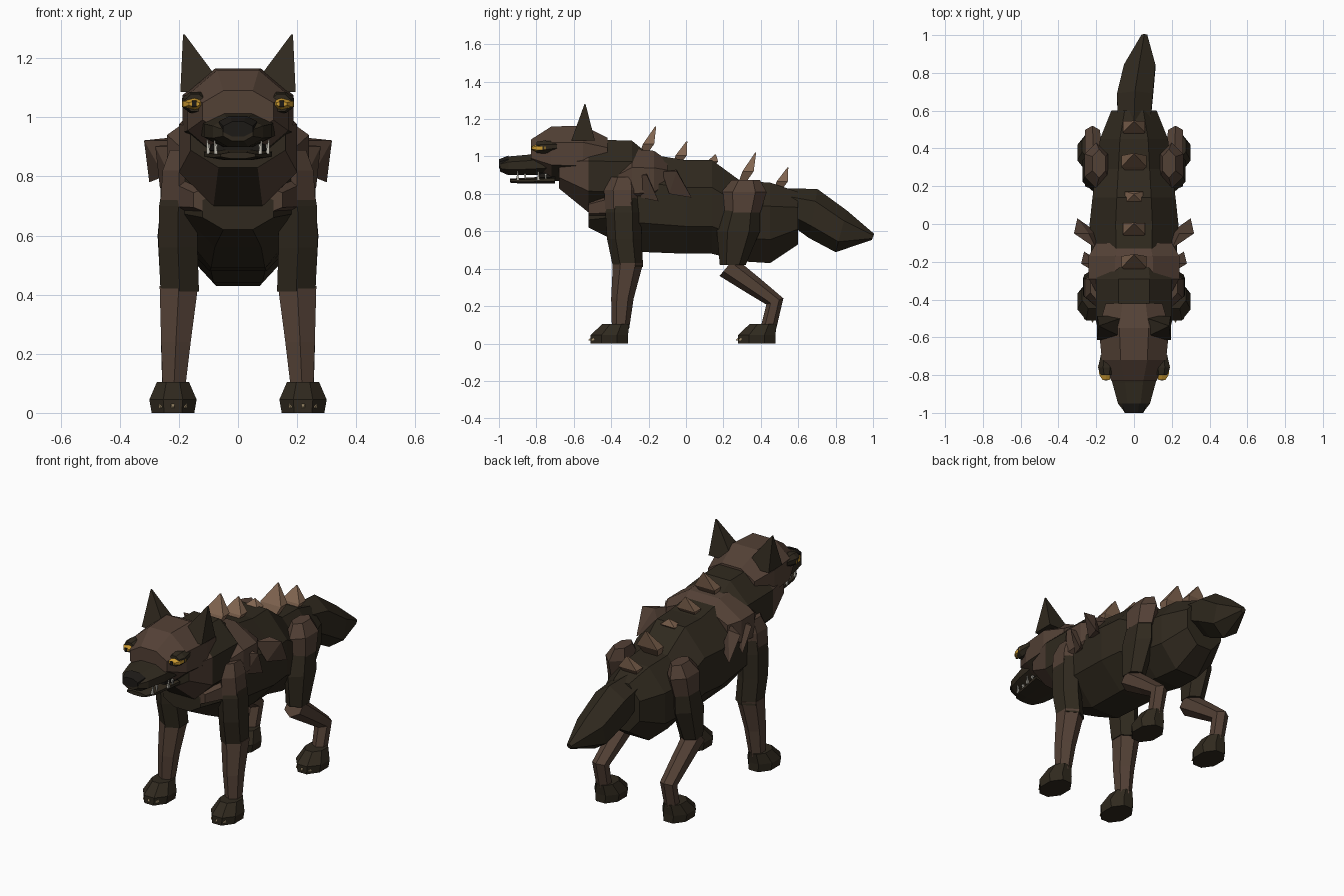
import bpy, bmesh, math
from mathutils import Vector

default_cube = bpy.data.objects.get("Cube")
if default_cube:
    bpy.data.objects.remove(default_cube, do_unlink=True)


def material(name, colour):
    mat = bpy.data.materials.new(name)
    mat.use_nodes = True
    mat.diffuse_color = (*colour, 1)
    mat.node_tree.nodes["Principled BSDF"].inputs["Base Color"].default_value = (*colour, 1)
    return mat


dark_fur = material("dark fur", (.029, .022, .013))
brown_fur = material("brown fur", (.086, .052, .036))
tan_spine = material("tan spine", (.22, .13, .08))
amber = material("amber", (.6, .32, .03))
black = material("black", (.012, .01, .008))
bone = material("bone", (.5, .48, .42))
claw_horn = material("claw horn", (.36, .27, .15))


def finish(name, mesh_data, mats):
    bmesh.ops.recalc_face_normals(mesh_data, faces=mesh_data.faces)
    mesh = bpy.data.meshes.new(name)
    mesh_data.to_mesh(mesh)
    mesh_data.free()
    for mat in mats:
        mesh.materials.append(mat)
    obj = bpy.data.objects.new(name, mesh)
    bpy.context.collection.objects.link(obj)
    return obj


def loft(name, rings, *mats, sides=8, mirror=1):
    """Skin rings of (x, y, z, half width, half depth, tilt in degrees)."""
    data = bmesh.new()
    loops = []
    grow = 1 / math.cos(math.pi / sides)
    for x, y, z, wide, deep, tilt in rings:
        lean = math.radians(tilt)
        loop = []
        for i in range(sides):
            a = math.tau * (i + .5) / sides
            up = deep * grow * math.sin(a)
            loop.append(data.verts.new((mirror * (x + wide * grow * math.cos(a)),
                                        y + up * math.cos(lean), z + up * math.sin(lean))))
        loops.append(loop)
    for low, high in zip(loops, loops[1:]):
        for i in range(sides):
            j = (i + 1) % sides
            data.faces.new((low[i], low[j], high[j], high[i]))
    data.faces.new(loops[0])
    data.faces.new(loops[-1])
    return finish(name, data, mats)


def trunk(name, rows, *mats, x=0, mirror=1, sides=8):
    """Skin upright sections of (y, bottom, top, half width)."""
    rings = [(x, y, (low + top) / 2, wide, (top - low) / 2, 90) for y, low, top, wide in rows]
    return loft(name, rings, *mats, mirror=mirror, sides=sides)


def spike(name, base, tip, radius, mat, tilt=0, mirror=1):
    rings = [(*base, radius, radius, tilt), (*tip, .002, .002, tilt)]
    return loft(name, rings, mat, sides=4, mirror=mirror)


def hull(name, points, mat, mirror=1):
    data = bmesh.new()
    for x, y, z in points:
        data.verts.new((x * mirror, y, z))
    bmesh.ops.convex_hull(data, input=data.verts)
    return finish(name, data, [mat])


def recolour(obj, rule):
    for face in obj.data.polygons:
        if rule(face):
            face.material_index = 1


# Body, shoulder mantle and chest
trunk("body", [(-.52, .62, .76, .12), (-.4, .56, .95, .19), (-.25, .49, 1.02, .22),
               (0, .48, .98, .235), (.14, .48, .98, .22), (.29, .44, .87, .2),
               (.45, .43, .86, .18), (.6, .53, .81, .12)], dark_fur)
trunk("shoulder_mantle", [(-.36, .72, .98, .2), (-.29, .7, 1.04, .24),
                          (-.17, .72, 1.03, .24), (-.1, .8, .98, .2)], brown_fur)
trunk("chest_fur", [(-.52, .66, .78, .15), (-.38, .64, .84, .23)], brown_fur)

# Neck ruff with brown flanks
neck = trunk("neck_ruff", [(-.68, .83, 1.03, .16), (-.52, .7, 1.09, .2),
                           (-.29, .7, 1.085, .2), (-.21, .75, 1.02, .18)],
             dark_fur, brown_fur)
recolour(neck, lambda f: abs(f.normal.x) > .5 and f.center.y < -.52)

# Head with a dark underside
head = trunk("head", [(-.83, .95, 1.09, .12), (-.72, .87, 1.16, .17),
                      (-.55, .86, 1.165, .187), (-.42, .92, 1.1, .15)],
             brown_fur, dark_fur)
recolour(head, lambda f: f.normal.z < -.75)

# Muzzle, nose, mouth and jaw
trunk("muzzle", [(-.995, .92, .975, .05), (-.95, .9, 1, .085),
                 (-.84, .9, 1.01, .115), (-.74, .9, 1.03, .125)], dark_fur)
trunk("nose", [(-1, .935, .985, .05), (-.95, .94, 1.005, .065)], black)
trunk("mouth", [(-.79, .875, .92, .08), (-.7, .87, .93, .1)], black)
trunk("lower_jaw", [(-.94, .86, .882, .06), (-.88, .855, .885, .085),
                    (-.7, .855, .895, .115)], dark_fur)

# Tail
loft("tail", [(0, .52, .75, .085, .07, 85), (.005, .68, .695, .095, .115, 80),
              (.03, .83, .6, .083, .1, 75), (.055, 1, .57, .015, .015, 70)],
     dark_fur, sides=6)

# Spines along the back, leaning backwards
for number, (y, z, reach) in enumerate([(-.23, 1.01, .15), (-.05, .96, .12), (.13, .95, .06),
                                        (.3, .86, .16), (.49, .82, .12)], 1):
    lean = Vector((0, y + reach * .2, z + reach * .38))
    wide = .035 + reach * .2
    rings = [(0, y, z, wide * .6, .02, 0), (*lean, wide, .03, 0),
             (0, y + reach * .45, z + reach, .003, .003, 0)]
    loft(f"back_spine_{number}", rings, tan_spine, sides=4)

TUFT = [(.2, -.13, .92), (.2, -.04, .82), (.24, -.05, .93),
        (.318, -.05, .922), (.3, .03, .78), (.25, -.09, .8)]

for label, side in (("left", 1), ("right", -1)):
    # Ears
    loft(f"{label}_ear", [(.115, -.55, 1.085, .08, .063, 0), (.183, -.54, 1.28, .003, .003, 0)],
         dark_fur, sides=4, mirror=side)

    # Eyes, sockets and pupils
    trunk(f"{label}_eye_socket", [(-.8, 1.02, 1.078, .032), (-.76, 1.015, 1.085, .045),
                                  (-.69, 1.03, 1.08, .03)], dark_fur, x=.145, mirror=side)
    trunk(f"{label}_eye", [(-.825, 1.037, 1.053, .018), (-.8, 1.028, 1.062, .035),
                           (-.75, 1.03, 1.06, .042)], amber, x=.148, mirror=side, sides=6)
    trunk(f"{label}_pupil", [(-.829, 1.034, 1.056, .007), (-.823, 1.034, 1.056, .007)],
          black, x=.148, mirror=side, sides=4)

    # Fangs, lower and upper
    for y, x in ((-.9, .075), (-.79, .1)):
        spike(f"{label}_lower_fang", (x, y, .875), (x + .005, y, .925), .007, bone, mirror=side)
        spike(f"{label}_upper_fang", (x, y + .04, .91), (x, y + .04, .87), .006,
              bone, mirror=side)

    # Flared fur tufts behind the shoulder
    hull(f"{label}_flank_tuft", TUFT, brown_fur, side)
    hull(f"{label}_shoulder_tuft", [(x * .88, y * .8 - .17, z - .02) for x, y, z in TUFT],
         brown_fur, side)

    # Front leg
    loft(f"{label}_shoulder", [(.2, -.33, .89, .03, .06, 0), (.2, -.34, .82, .055, .085, 0),
                               (.2, -.34, .72, .062, .08, 0)],
         brown_fur, sides=6, mirror=side)
    loft(f"{label}_front_upper_leg", [(.2, -.33, .8, .05, .07, 0), (.202, -.335, .7, .065, .083, 0),
                                      (.203, -.33, .56, .066, .08, 0),
                                      (.197, -.31, .41, .065, .07, 0)],
         dark_fur, sides=6, mirror=side)
    loft(f"{label}_front_lower_leg", [(.2, -.31, .43, .065, .07, 0), (.21, -.34, .24, .05, .052, 0),
                                      (.217, -.35, .08, .038, .04, 0)],
         brown_fur, sides=6, mirror=side)

    # Hind leg
    loft(f"{label}_hip", [(.185, .32, .875, .035, .065, 0), (.2, .31, .81, .062, .105, 0),
                          (.205, .3, .7, .058, .085, 0)], brown_fur, sides=6, mirror=side)
    loft(f"{label}_thigh", [(.205, .31, .78, .05, .075, 0), (.208, .28, .6, .064, .1, 0),
                            (.21, .25, .42, .052, .06, 0)], dark_fur, sides=6, mirror=side)
    loft(f"{label}_hind_lower_leg", [(.21, .22, .41, .05, .055, 50), (.215, .36, .31, .045, .045, 50),
                                     (.22, .475, .225, .04, .042, 20),
                                     (.22, .44, .08, .036, .036, -10)],
         brown_fur, sides=6, mirror=side)

    # Paws and claws
    for end, heel in (("front", -.31), ("hind", .478)):
        middle = heel - .1
        loft(f"{label}_{end}_paw", [(.22, middle, 0, .072, .1, 0), (.22, middle, .045, .08, .1, 0),
                                    (.22, middle + .035, .105, .054, .072, 0)],
             dark_fur, mirror=side)
        for toe in (-.04, 0, .04):
            x, y = .22 + toe, heel - .19 + abs(toe) * .4
            spike(f"{label}_{end}_claw", (x, y, .028), (x, y - .022, .018),
                  .009, claw_horn, tilt=90, mirror=side)
